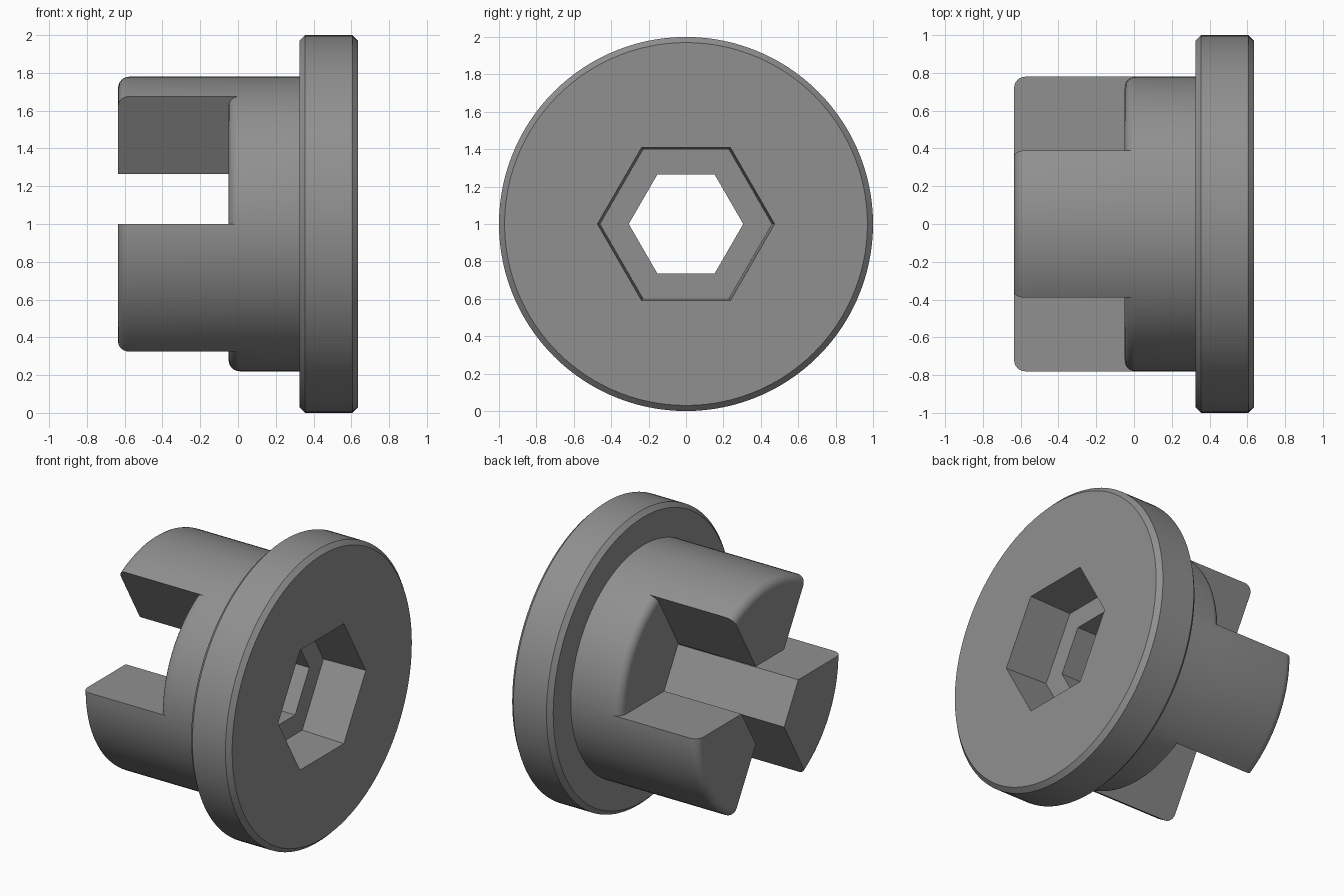
import bpy, bmesh
from math import sin, cos, pi, radians

if "Cube" in bpy.data.objects:
    bpy.data.objects.remove(bpy.data.objects["Cube"])

STEPS = 20            # segments per 60 degree sector
FLANGE_R, HUB_R = 1.0, 0.78
FACE_X, FLANGE_X = 0.635, 0.325
HUB_X, JAW_X = -0.05, -0.635
CHAMFER, FILLET = 0.03, 0.06
BORE, SOCKET_FLOOR, SOCKET_RIM = 0.265, 0.398, 0.41   # hexagon apothems
FILLET_STEPS = 6

grey = bpy.data.materials.new("grey")
grey.diffuse_color = (0.28, 0.28, 0.28, 1)
grey.use_nodes = True
grey.node_tree.nodes["Principled BSDF"].inputs["Base Color"].default_value = grey.diffuse_color


def end_profile(x):
    """Rounded outer edge then the inner corner at axial position x: (x, radius, is_hex)."""
    pts = []
    for i in range(FILLET_STEPS + 1):
        a = pi / 2 * i / FILLET_STEPS
        pts.append((x + FILLET * (1 - sin(a)), HUB_R - FILLET * (1 - cos(a)), False))
    return pts + [(x, BORE, True)]


def full_profile(x):
    """Closed section: flange, hub, end, bore and hexagon socket."""
    return ([(FACE_X, SOCKET_RIM, True),
             (FACE_X, FLANGE_R - CHAMFER, False),
             (FACE_X - CHAMFER, FLANGE_R, False),
             (FLANGE_X + CHAMFER, FLANGE_R, False),
             (FLANGE_X, FLANGE_R - CHAMFER, False),
             (FLANGE_X, HUB_R, False),
             (HUB_X + FILLET, HUB_R, False)]
            + end_profile(x)
            + [(HUB_X, BORE, True),
               (FLANGE_X, BORE, True),
               (FLANGE_X, SOCKET_FLOOR, True)])


def place(p, centre, offset):
    x, r, is_hex = p
    if is_hex:
        r /= cos(offset)
    a = centre + offset
    return (x, r * sin(a), 1 + r * cos(a))


bm = bmesh.new()

# Six sectors, alternating long jaw and short gap
for s in range(6):
    centre = radians(60 * s)
    profile = full_profile(JAW_X if s % 2 == 0 else HUB_X)
    rings = []
    for i in range(STEPS + 1):
        off = radians(-30 + 60 * i / STEPS)
        rings.append([bm.verts.new(place(p, centre, off)) for p in profile])
    n = len(profile)
    for a, b in zip(rings, rings[1:]):
        for j in range(n):
            k = (j + 1) % n
            if (a[j].co - a[k].co).length > 1e-5:
                bm.faces.new((a[j], a[k], b[k], b[j]))

# Flat radial side walls of the three jaws
for s in (0, 2, 4):
    for side in (-1, 1):
        outline = end_profile(JAW_X) + end_profile(HUB_X)[::-1]
        bm.faces.new([bm.verts.new(place(p, radians(60 * s), radians(30 * side)))
                      for p in outline])

bmesh.ops.remove_doubles(bm, verts=bm.verts, dist=1e-5)
bmesh.ops.recalc_face_normals(bm, faces=bm.faces)
mesh = bpy.data.meshes.new("coupling_hub")
bm.to_mesh(mesh)
bm.free()
mesh.materials.append(grey)

hub = bpy.data.objects.new("coupling_hub", mesh)
bpy.context.collection.objects.link(hub)
bpy.context.view_layer.objects.active = hub
hub.select_set(True)
bpy.ops.object.shade_smooth_by_angle(angle=radians(30))
